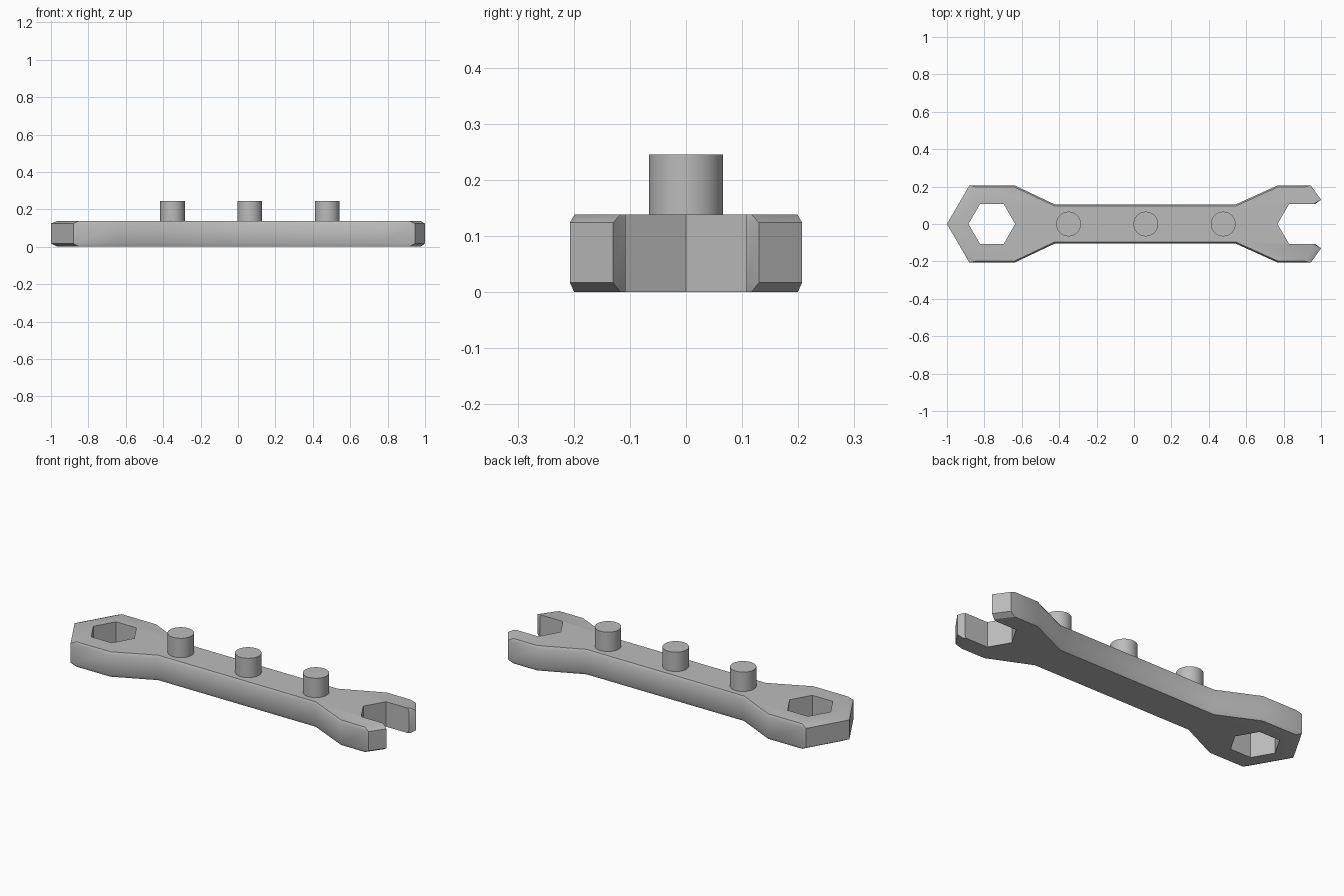
import bpy
import math
from mathutils import Vector
from mathutils.geometry import intersect_line_line_2d, intersect_line_line

if "Cube" in bpy.data.objects:
    bpy.data.objects.remove(bpy.data.objects["Cube"], do_unlink=True)

grey = bpy.data.materials.new("plain_grey")
grey.use_nodes = True
colour = (0.5, 0.5, 0.5, 1)
grey.diffuse_color = colour
grey.node_tree.nodes["Principled BSDF"].inputs["Base Color"].default_value = colour

HEIGHT = 0.138
PEG_TOP = 0.245


def finish(obj):
    obj.data.materials.clear()
    obj.data.materials.append(grey)
    bpy.ops.object.select_all(action="DESELECT")
    obj.select_set(True)
    bpy.context.view_layer.objects.active = obj
    bpy.ops.object.shade_smooth_by_angle(angle=math.radians(30))


def inset_outline(points, insets):
    """Move every edge of a counter-clockwise outline inward by its own amount."""
    lines = []
    for i, p in enumerate(points):
        q = points[(i + 1) % len(points)]
        d = (q - p).normalized()
        shift = Vector((-d.y, d.x)) * insets[i]
        lines.append((p + shift, d))
    result = []
    for i, (p, d) in enumerate(lines):
        q, e = lines[i - 1]
        t = (p - q).cross(d) / e.cross(d)
        result.append(q + e * t)
    return result


# Wrench outline: lower half from ring tip to jaw throat, with the inset of each edge
half = [
    (-1.0, 0.0, 0.03),
    (-0.88, -0.207, 0.008),
    (-0.64, -0.207, 0.008),
    (-0.42, -0.103, 0.008),
    (0.54, -0.103, 0.008),
    (0.77, -0.207, 0.008),
    (0.945, -0.207, 0.028),
    (1.0, -0.13, 0.004),
    (0.97, -0.108, 0.0),
    (0.83, -0.108, 0.0),
    (0.767, 0.0, 0.0),
]
points = [Vector((x, y)) for x, y, _ in half]
points += [Vector((p.x, -p.y)) for p in reversed(points[1:-1])]
insets = [inset for _, _, inset in half[:-1]]
insets += insets[::-1]

# Wrench body: stacked outlines with chamfered rims
inner = inset_outline(points, insets)
layers = [(inner, 0), (points, 0.017), (points, HEIGHT - 0.014), (inner, HEIGHT)]
n = len(points)
verts = [(p.x, p.y, z) for loop, z in layers for p in loop]
faces = [tuple(reversed(range(n))), tuple(range(3 * n, 4 * n))]
for k in range(3):
    for i in range(n):
        j = (i + 1) % n
        faces.append((k * n + i, k * n + j, k * n + n + j, k * n + n + i))
mesh = bpy.data.meshes.new("wrench_body")
mesh.from_pydata(verts, [], faces)
mesh.validate()
body = bpy.data.objects.new("wrench_body", mesh)
bpy.context.collection.objects.link(body)

# Hexagonal hole in the ring end
bpy.ops.mesh.primitive_cylinder_add(
    vertices=6, radius=0.125, depth=1, location=(-0.76, 0, 0),
    rotation=(0, 0, math.radians(30)))
cutter = bpy.context.object
cutter.name = "hex_hole_cutter"
cutter.hide_render = True
bpy.context.view_layer.objects.active = body
cut = body.modifiers.new("hex_hole", "BOOLEAN")
cut.operation = "DIFFERENCE"
cut.solver = "EXACT"
cut.object = cutter
bpy.ops.object.modifier_apply(modifier=cut.name)
bpy.data.objects.remove(cutter, do_unlink=True)
finish(body)

# Round pegs along the handle
for name, x in (("right_peg", -0.35), ("middle_peg", 0.063), ("left_peg", 0.477)):
    bottom = HEIGHT - 0.01
    bpy.ops.mesh.primitive_cylinder_add(
        vertices=48, radius=0.066, depth=PEG_TOP - bottom,
        location=(x, 0, (PEG_TOP + bottom) / 2))
    peg = bpy.context.object
    peg.name = name
    finish(peg)
